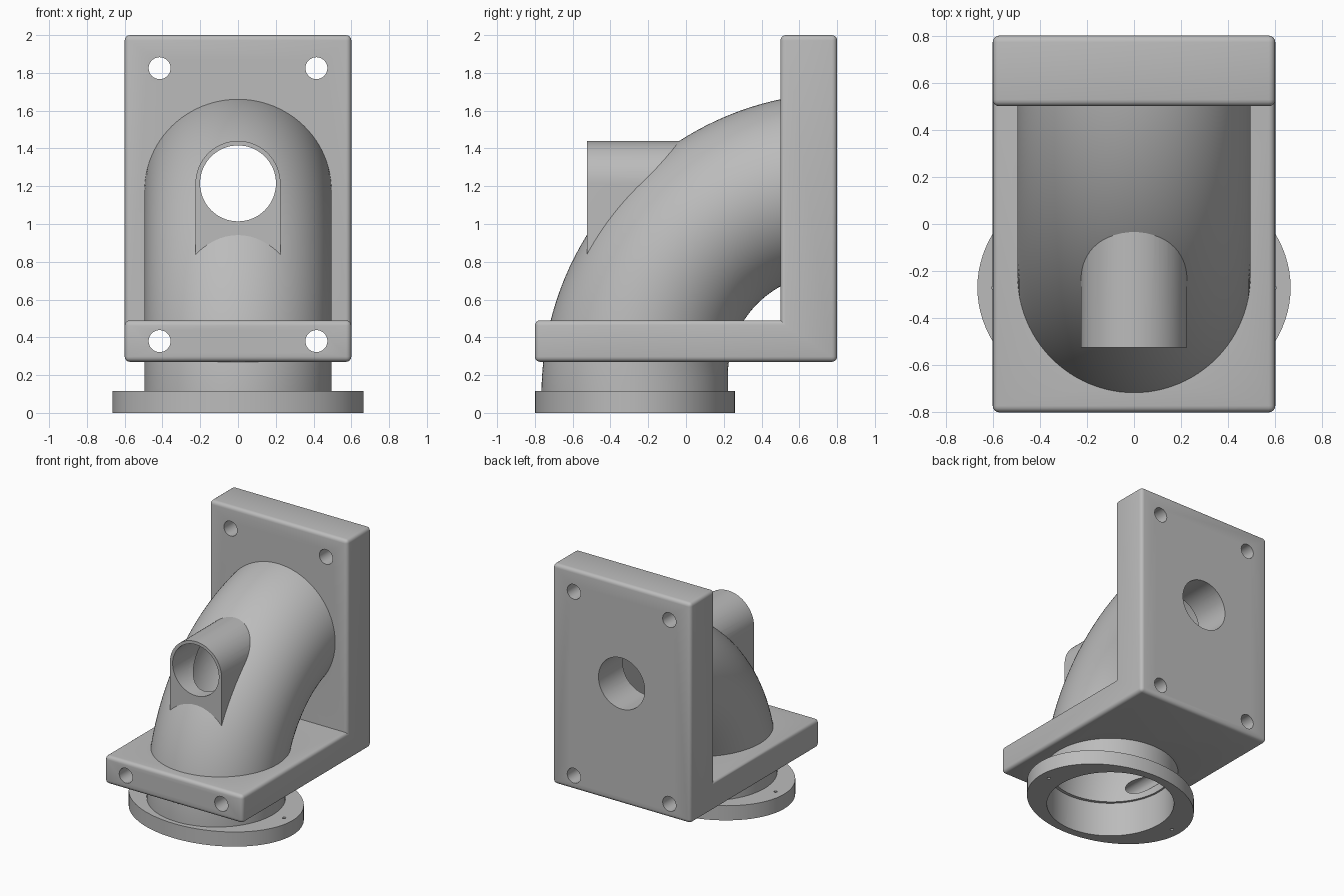
import bpy, bmesh, math
from mathutils import Vector

if "Cube" in bpy.data.objects:
    bpy.data.objects.remove(bpy.data.objects["Cube"], do_unlink=True)

grey = bpy.data.materials.new("plain_grey")
grey.use_nodes = True
grey.diffuse_color = (0.5, 0.5, 0.5, 1)
grey.node_tree.nodes["Principled BSDF"].inputs["Base Color"].default_value = (0.5, 0.5, 0.5, 1)

PIPE_Y = -0.27      # centre of the pipe mouth
PIPE_R = 0.495
BRANCH_Z = 1.215    # centre of the branch tube


def finish(name, bm):
    bmesh.ops.recalc_face_normals(bm, faces=bm.faces[:])
    mesh = bpy.data.meshes.new(name)
    bm.to_mesh(mesh)
    bm.free()
    mesh.materials.append(grey)
    obj = bpy.data.objects.new(name, mesh)
    bpy.context.collection.objects.link(obj)
    return obj


def prism(points, offset):
    """Extrude a closed outline along a vector."""
    bm = bmesh.new()
    face = bm.faces.new([bm.verts.new(p) for p in points])
    new = bmesh.ops.extrude_face_region(bm, geom=[face])["geom"]
    bmesh.ops.translate(bm, vec=offset,
                        verts=[v for v in new if isinstance(v, bmesh.types.BMVert)])
    bmesh.ops.recalc_face_normals(bm, faces=bm.faces[:])
    return bm


def turn(n, rx, ry):
    return [(rx * math.cos(math.tau * i / n), ry * math.sin(math.tau * i / n)) for i in range(n)]


def rod_z(name, x, rx, ry, z0, z1, n=96):
    pts = [(x + a, PIPE_Y + b, z0) for a, b in turn(n, rx, ry)]
    return finish(name, prism(pts, (0, 0, z1 - z0)))


def rod_y(name, x, z, r, n=48):
    pts = [(x + a, -1, z + b) for a, b in turn(n, r, r)]
    return finish(name, prism(pts, (0, 2, 0)))


def elbow(name, wall, z0, y_end, n=96, steps=40):
    """Solid bend lofted between an outer and an inner arc, cut flat at y_end."""
    r_out, r_in, rx = 1.595 - wall, 0.536 + wall, PIPE_R - wall
    pairs = [(Vector((0, 0.83 - r_out, z0)), Vector((0, 0.758 - r_in, z0)))]
    for i in range(steps + 1):
        t = math.pi / 2 * i / steps
        c, s = math.cos(t), math.sin(t)
        pairs.append((Vector((0, 0.83 - r_out * c, 0.1 + r_out * s)),
                      Vector((0, 0.758 - r_in * c, 0.2 + r_in * s))))
    bm = bmesh.new()
    rings = []
    for a, b in pairs:
        mid, half = (a + b) / 2, (a - b) / 2
        rings.append([bm.verts.new(mid + half * v + Vector((u, 0, 0))) for u, v in turn(n, rx, 1)])
    for low, high in zip(rings, rings[1:]):
        for i in range(n):
            j = (i + 1) % n
            bm.faces.new((low[i], low[j], high[j], high[i]))
    bm.faces.new(rings[0])
    bm.faces.new(rings[-1])
    bmesh.ops.bisect_plane(bm, geom=bm.verts[:] + bm.edges[:] + bm.faces[:],
                           plane_co=(0, y_end, 0), plane_no=(0, 1, 0), clear_outer=True)
    bmesh.ops.holes_fill(bm, edges=[e for e in bm.edges if e.is_boundary], sides=0)
    return finish(name, bm)


def cut(obj, cutters):
    bpy.ops.object.select_all(action='DESELECT')
    bpy.context.view_layer.objects.active = obj
    obj.select_set(True)
    for c in cutters:
        mod = obj.modifiers.new("cut", 'BOOLEAN')
        mod.operation, mod.solver, mod.object = 'DIFFERENCE', 'EXACT', c
        bpy.ops.object.modifier_apply(modifier=mod.name)
    bpy.ops.object.shade_smooth_by_angle(angle=math.radians(30))


# L-shaped bracket with rounded outer edges
outline = [(-0.8, 0.27), (0.8, 0.27), (0.8, 2), (0.5, 2), (0.5, 0.49), (-0.8, 0.49)]
bm = prism([(-0.6, y, z) for y, z in outline], (1.2, 0, 0))
rounded = [e for e in bm.edges
           if not all(abs(v.co.y - 0.5) < 0.01 and abs(v.co.z - 0.49) < 0.01 for v in e.verts)]
bmesh.ops.bevel(bm, geom=rounded, offset=0.028, segments=4, profile=0.5, affect='EDGES')
bracket = finish("bracket", bm)

# Curved pipe and its mouth flange
pipe = elbow("elbow_pipe", 0, 0.05, 0.53)
flange = rod_z("flange", 0, 0.665, 0.53, 0, 0.115)

# Arched branch tube with straight legs running down to the pipe
arch = [(0.225 * math.cos(math.pi * i / 32), BRANCH_Z + 0.225 * math.sin(math.pi * i / 32))
        for i in range(33)]
arch += [(-0.225, 0.8), (0.225, 0.8)]
branch = finish("branch_tube", prism([(x, -0.525, z) for x, z in arch], (0, 0.625, 0)))

# Cutters
pipe_bore = elbow("pipe_bore", 0.043, -0.05, 0.5)
mouth_bore = rod_z("mouth_bore", 0, 0.467, 0.467, -0.1, 0.275)
branch_bore = rod_y("branch_bore", 0, BRANCH_Z, 0.201, 64)
bolt_holes = [rod_y("bolt_hole", x, z, 0.058) for x in (-0.415, 0.415) for z in (0.38, 1.825)]
pin_holes = [rod_z("pin_hole", x, 0.013, 0.013, -0.1, 0.2, 16) for x in (-0.59, 0.59)]
low_holes = [bolt_holes[0], bolt_holes[2]]

cut(bracket, [pipe_bore, mouth_bore, branch_bore] + bolt_holes)
cut(pipe, [pipe_bore, mouth_bore, branch_bore] + low_holes)
cut(branch, [pipe_bore, branch_bore])
cut(flange, [mouth_bore] + pin_holes)

for c in [pipe_bore, mouth_bore, branch_bore] + bolt_holes + pin_holes:
    bpy.data.objects.remove(c, do_unlink=True)
